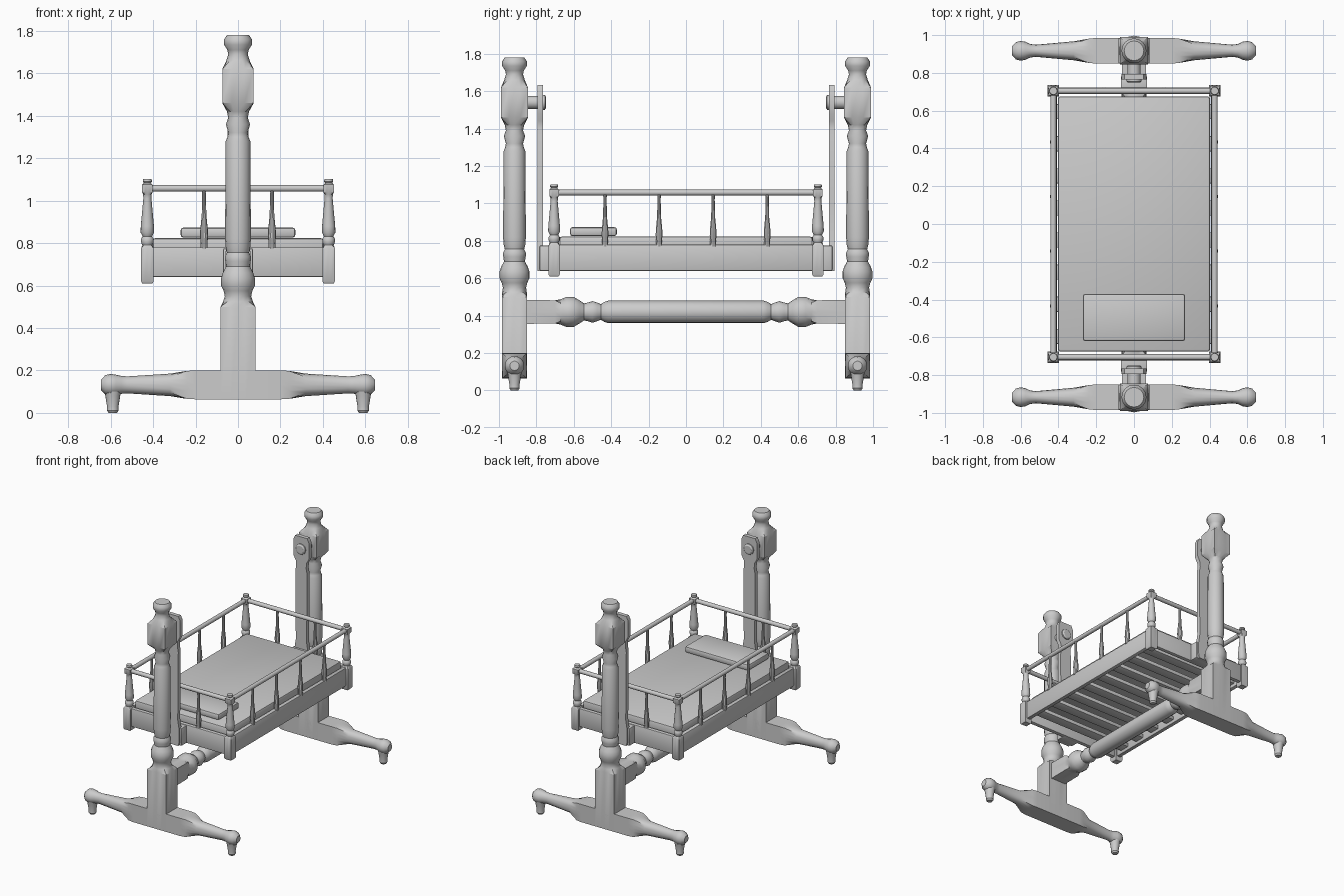
import bpy, bmesh, math
from mathutils import Vector

if "Cube" in bpy.data.objects:
    bpy.data.objects.remove(bpy.data.objects["Cube"])

def finish(bm, name, angle=35):
    bmesh.ops.recalc_face_normals(bm, faces=bm.faces)
    me = bpy.data.meshes.new(name)
    bm.to_mesh(me)
    bm.free()
    ob = bpy.data.objects.new(name, me)
    bpy.context.collection.objects.link(ob)
    bpy.ops.object.select_all(action='DESELECT')
    ob.select_set(True)
    bpy.context.view_layer.objects.active = ob
    bpy.ops.object.shade_smooth_by_angle(angle=math.radians(angle))
    return ob

def turned(name, axis, origin, rings, n=16):
    """Loft rings (distance, half width a, half width b, square?) along an axis."""
    bm = bmesh.new()
    loops = []
    for t, a, b, sq in rings:
        loop = []
        for k in range(n):
            c, s = math.cos(k * math.tau / n), math.sin(k * math.tau / n)
            f = 1 / max(abs(c), abs(s)) if sq else 1
            u, v = a * c * f, b * s * f
            p = {'x': (t, u, v), 'y': (u, t, v), 'z': (u, v, t)}[axis]
            loop.append(bm.verts.new(Vector(origin) + Vector(p)))
        loops.append(loop)
    for l0, l1 in zip(loops, loops[1:]):
        for k in range(n):
            j = (k + 1) % n
            bm.faces.new((l0[k], l0[j], l1[j], l1[k]))
    bm.faces.new(loops[0])
    bm.faces.new(loops[-1])
    return finish(bm, name)

def rnd(pairs):
    return [(t, r, r, 0) for t, r in pairs]

def box(name, lo, hi, bevel=0.006):
    bm = bmesh.new()
    bmesh.ops.create_cube(bm, size=1)
    lo, hi = Vector(lo), Vector(hi)
    for v in bm.verts:
        v.co = Vector([(lo[i] + hi[i]) / 2 + v.co[i] * abs(hi[i] - lo[i]) for i in range(3)])
    bmesh.ops.bevel(bm, geom=bm.edges[:], offset=bevel, segments=2, affect='EDGES', profile=0.5)
    return finish(bm, name)

POST = ([(0.065, .082, .068, 1), (0.50, .082, .068, 1), (0.525, .07, .066, 0)]
        + rnd([(.55, .062), (.575, .068), (.60, .08), (.635, .08), (.66, .072), (.69, .056),
               (.715, .06), (.735, .062), (.755, .052), (.78, .058), (.82, .061), (1.28, .058),
               (1.30, .05), (1.32, .046), (1.36, .057), (1.39, .046), (1.42, .052)])
        + [(1.46, .074, .072, 1), (1.62, .074, .072, 1)]
        + rnd([(1.66, .055), (1.69, .046), (1.71, .05), (1.735, .066), (1.76, .066), (1.78, .052)]))

FOOT_HALF = [(.20, .068, .068, 1), (.24, .064, .066, 1), (.32, .05, .053, 0),
             (.52, .032, .04, 0), (.55, .036, .042, 0), (.575, .048, .048, 0),
             (.60, .052, .052, 0), (.625, .046, .046, 0), (.645, .025, .025, 0)]
FOOT = [(-t, a, b, q) for t, a, b, q in reversed(FOOT_HALF)] + FOOT_HALF

# end stands, pivots and hangers
for s, tag in ((-1, "front"), (1, "back")):
    y = s * .917
    turned(tag + "_post", 'z', (0, y, 0), POST)
    turned(tag + "_foot_beam", 'x', (0, y, .132), FOOT)
    for sx in (-1, 1):
        turned(tag + "_foot", 'z', (sx * .59, y, 0),
               rnd([(0, .02), (.012, .028), (.03, .027), (.08, .035), (.13, .045)]))
    turned(tag + "_pivot", 'y', (0, 0, 1.54),
           rnd([(s * .87, .035), (s * .765, .035), (s * .764, .04), (s * .755, .04), (s * .748, .03)]))
    # flat hanger with wide head and waisted neck, extruded from an outline
    half = [(.05, .64), (.058, .68), (.058, .76), (.045, .84), (.048, 1.05), (.05, 1.36),
            (.042, 1.40), (.045, 1.44), (.066, 1.48), (.066, 1.60), (.05, 1.632)]
    bm = bmesh.new()
    vs = [bm.verts.new((x, s * .764, z)) for x, z in half + [(-x, z) for x, z in reversed(half)]]
    f = bm.faces.new(vs)
    ext = bmesh.ops.extrude_face_region(bm, geom=[f])
    bmesh.ops.translate(bm, vec=(0, s * .03, 0),
                        verts=[g for g in ext['geom'] if isinstance(g, bmesh.types.BMVert)])
    finish(bm, tag + "_hanger")
    box(tag + "_hanger_block", (-.07, s * .70, .64), (.07, s * .782, .775))

# stretcher between the stands
ST = [(.87, .064, .064, 1), (.70, .064, .062, 1)] + rnd(
    [(.67, .068), (.64, .08), (.60, .08), (.57, .062), (.545, .046), (.525, .05), (.50, .058),
     (.475, .05), (.455, .042), (.435, .054), (.415, .06)])
turned("stretcher", 'y', (0, 0, .42), ST + [(-t, a, b, q) for t, a, b, q in reversed(ST)])

# cradle corner posts
CORNER = ([(.61, .024, .024, 1), (.62, .03, .03, 1), (.775, .03, .03, 1)]
          + rnd([(.79, .024), (.805, .03), (.82, .03), (.832, .022), (.85, .032), (.88, .031),
                 (1.01, .019), (1.03, .02)])
          + [(1.04, .025, .025, 1), (1.075, .025, .025, 1)]
          + rnd([(1.083, .016), (1.09, .022), (1.102, .02)]))
SPINDLE = rnd([(.77, .018), (.80, .016), (.83, .019), (.86, .018), (.93, .011), (1.02, .009), (1.055, .011)])
for sx in (-1, 1):
    for sy in (-1, 1):
        turned("corner_post", 'z', (sx * .427, sy * .705, 0), CORNER)

# lower boards, hand rails and spindles on all four sides
for s in (-1, 1):
    box("side_board", (s * .408, -.69, .64), (s * .44, .69, .78))
    box("end_board", (-.41, s * .69, .64), (.41, s * .722, .78))
    turned("side_hand_rail", 'y', (s * .427, 0, 1.058), rnd([(-.705, .016), (.705, .016)]), 12)
    turned("end_hand_rail", 'x', (0, s * .705, 1.058), rnd([(-.427, .016), (.427, .016)]), 12)
    for i in range(4):
        turned("side_spindle", 'z', (s * .427, -.433 + i * .289, 0), SPINDLE, 10)
    for x in (-.16, .16):
        turned("end_spindle", 'z', (x, s * .705, 0), SPINDLE, 10)

# slats, mattress and pillow
for i in range(8):
    y = -.595 + i * .17
    box("slat", (-.415, y - .04, .665), (.415, y + .04, .695), .004)
box("mattress", (-.402, -.676, .74), (.402, .676, .823), .012)
pillow = box("pillow", (-.27, -.62, .826), (.27, -.37, .873), .012)
